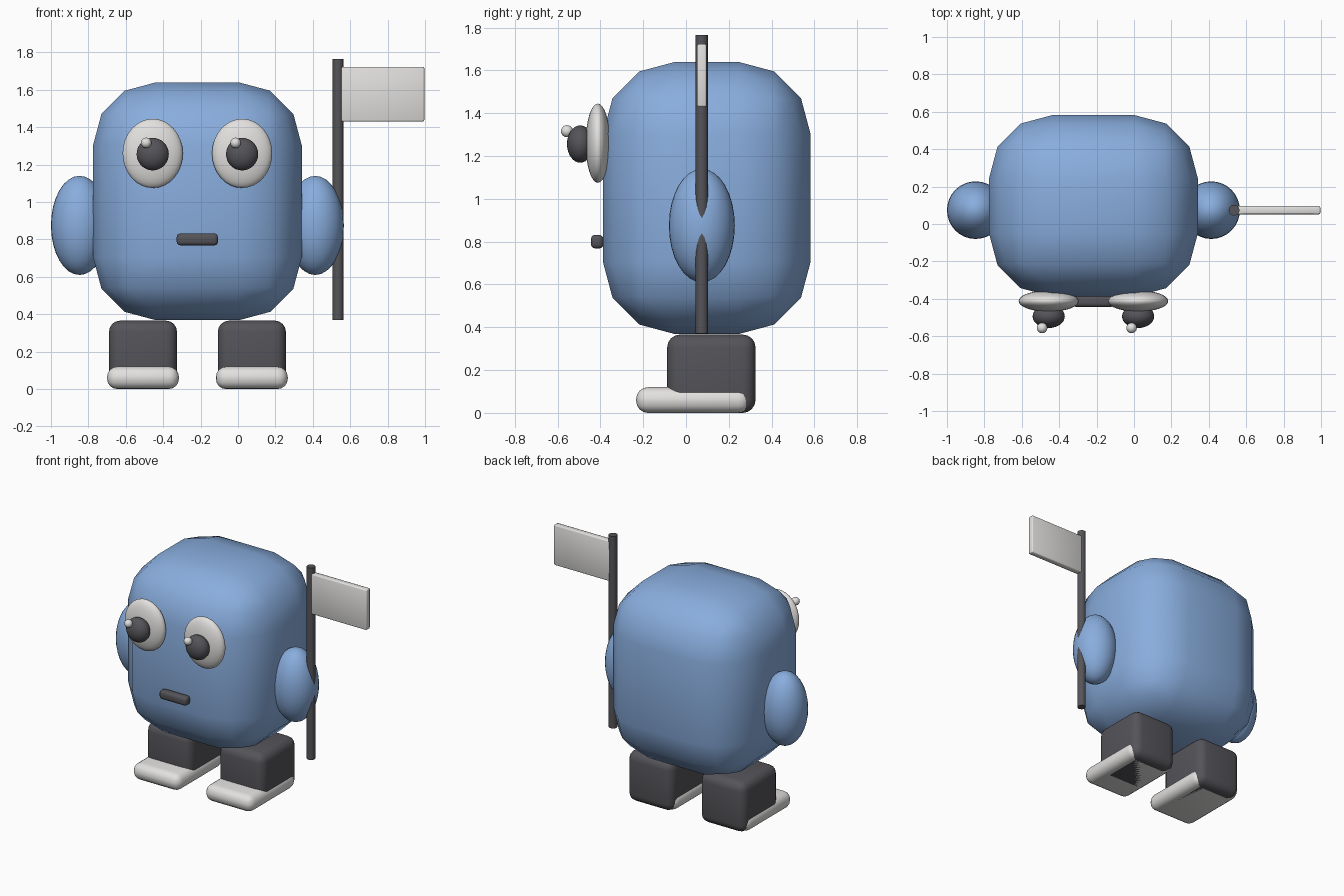
import bpy
import bmesh
from mathutils import Matrix, Vector

if "Cube" in bpy.data.objects:
    bpy.data.objects.remove(bpy.data.objects["Cube"])


def material(name, rgb):
    m = bpy.data.materials.new(name)
    m.diffuse_color = (*rgb, 1.0)
    m.use_nodes = True
    m.node_tree.nodes["Principled BSDF"].inputs["Base Color"].default_value = m.diffuse_color
    return m


BLUE = material("soft blue", (0.25, 0.42, 0.73))
DARK = material("charcoal", (0.09, 0.088, 0.1))
WHITE = material("off white", (0.76, 0.75, 0.74))

MID_X = -0.217   # mirror plane of the figure
ARM_Y = 0.074


def finish(bm, name, mat, angle=60):
    me = bpy.data.meshes.new(name)
    bm.to_mesh(me)
    bm.free()
    me.materials.append(mat)
    ob = bpy.data.objects.new(name, me)
    bpy.context.collection.objects.link(ob)
    bpy.ops.object.select_all(action='DESELECT')
    ob.select_set(True)
    bpy.context.view_layer.objects.active = ob
    bpy.ops.object.shade_smooth_by_angle(angle=angle * 3.14159 / 180)
    return ob


def rounded_box(name, lo, hi, radius, segments, mat):
    """Box between two corners with all edges rounded."""
    lo, hi = Vector(lo), Vector(hi)
    bm = bmesh.new()
    bmesh.ops.create_cube(bm, size=1, matrix=Matrix.Translation((lo + hi) / 2)
                          @ Matrix.Diagonal((*(hi - lo), 1)))
    bmesh.ops.bevel(bm, geom=bm.edges[:], offset=radius, segments=segments,
                    profile=0.5, affect='EDGES', clamp_overlap=True)
    return finish(bm, name, mat)


def ellipsoid(name, center, radii, mat):
    bm = bmesh.new()
    bmesh.ops.create_uvsphere(bm, u_segments=32, v_segments=16, radius=1,
                              matrix=Matrix.Translation(center)
                              @ Matrix.Diagonal((*radii, 1)))
    return finish(bm, name, mat)


# Body and mouth
rounded_box("body", (-0.775, -0.388, 0.368), (0.341, 0.582, 1.64), 0.337, 3, BLUE)
rounded_box("mouth", (-0.328, -0.444, 0.768), (-0.107, -0.386, 0.832), 0.02, 3, DARK)

# Paired parts
for side, s in (("left", -1), ("right", 1)):
    ellipsoid(f"{side}_arm", (MID_X + s * 0.63, ARM_Y, 0.875),
              (0.153, 0.154, 0.265), BLUE)
    eye_x = MID_X + s * 0.239
    ellipsoid(f"{side}_eye", (eye_x, -0.412, 1.26), (0.161, 0.057, 0.185), WHITE)
    ellipsoid(f"{side}_pupil", (eye_x, -0.494, 1.256), (0.086, 0.062, 0.087), DARK)
    ellipsoid(f"{side}_eye_glint", (eye_x - 0.035, -0.556, 1.316),
              (0.028, 0.028, 0.028), WHITE)
    leg_x = MID_X + s * 0.291
    rounded_box(f"{side}_leg", (leg_x - 0.182, -0.088, 0.0),
                (leg_x + 0.182, 0.325, 0.366), 0.06, 4, DARK)
    rounded_box(f"{side}_shoe", (leg_x - 0.192, -0.233, 0.0),
                (leg_x + 0.192, 0.3, 0.12), 0.055, 4, WHITE)

# Flag pole, running through the right arm
bm = bmesh.new()
bmesh.ops.create_cone(bm, cap_ends=True, segments=16, radius1=0.029, radius2=0.029,
                      depth=1.395, matrix=Matrix.Translation((0.535, ARM_Y, 1.068)))
finish(bm, "flag_pole", DARK, 40)

# Flag
rounded_box("flag", (0.545, ARM_Y - 0.022, 1.43), (0.996, ARM_Y + 0.022, 1.723),
            0.008, 2, WHITE)
